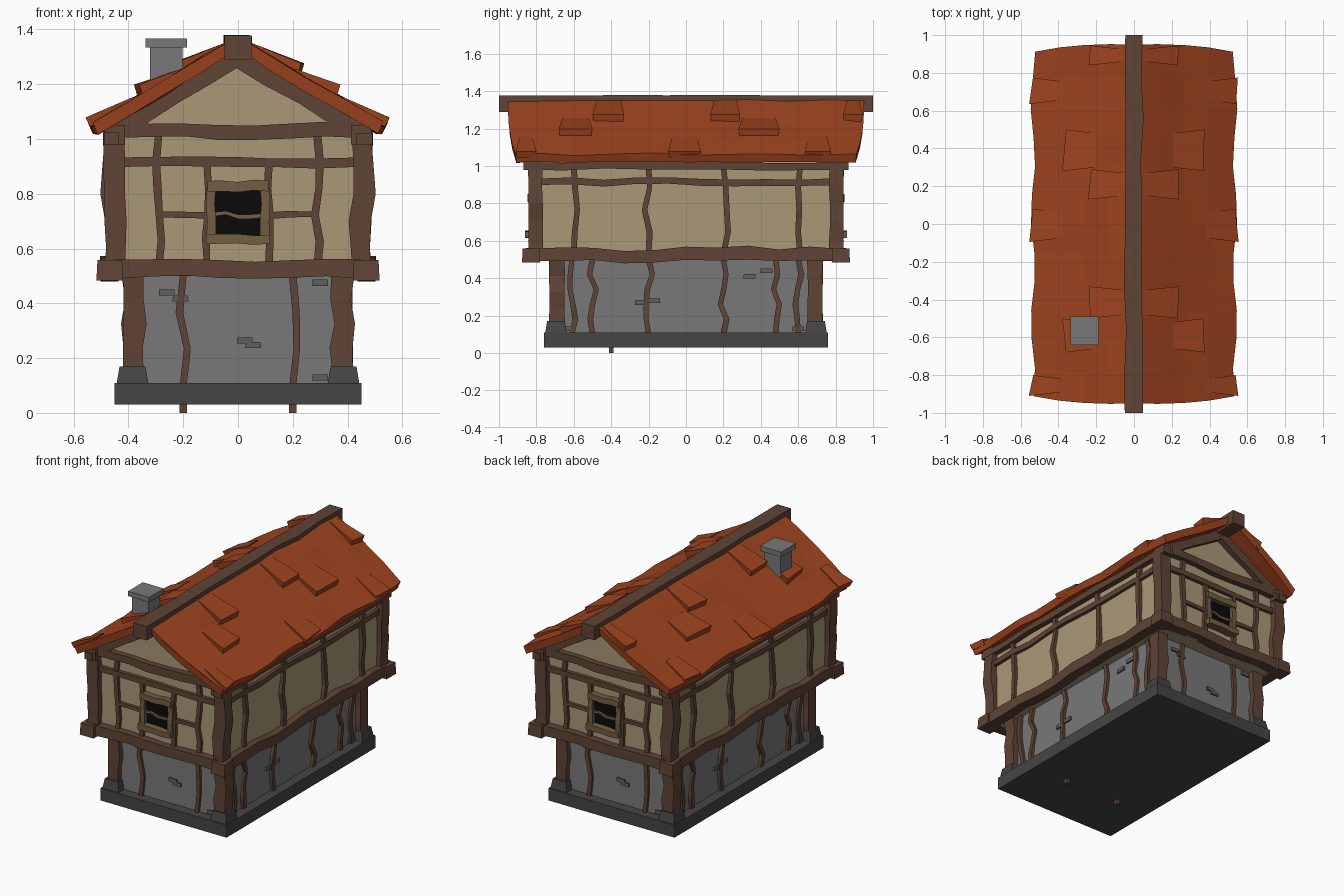
import bpy, bmesh, math, random
from mathutils import Vector as V

if "Cube" in bpy.data.objects:
    bpy.data.objects.remove(bpy.data.objects["Cube"])

random.seed(4)


def mat(name, r, g, b):
    m = bpy.data.materials.new(name)
    m.diffuse_color = (r, g, b, 1)
    m.use_nodes = True
    m.node_tree.nodes["Principled BSDF"].inputs["Base Color"].default_value = m.diffuse_color
    return m


WOOD = mat("dark_wood", .115, .057, .036)
FRAME = mat("frame_wood", .17, .11, .055)
PLASTER = mat("plaster", .40, .315, .185)
TILE = mat("roof_tile", .35, .058, .014)
STONE = mat("stone", .19, .19, .19)
DARK = mat("dark_stone", .06, .06, .06)
BRICK = mat("brick", .11, .11, .11)
BLACK = mat("black", .003, .003, .003)
FRONT, SIDE, UP = V((0, -1, 0)), V((1, 0, 0)), V((0, 0, 1))


def make(name, verts, faces, m, twin=False):
    """Mesh object; twin adds a copy turned half round z for the opposite wall."""
    me = bpy.data.meshes.new(name)
    me.from_pydata([tuple(v) for v in verts], [], faces)
    bm = bmesh.new()
    bm.from_mesh(me)
    bmesh.ops.recalc_face_normals(bm, faces=bm.faces)
    bm.to_mesh(me)
    bm.free()
    me.materials.append(m)
    ob = bpy.data.objects.new(name, me)
    bpy.context.collection.objects.link(ob)
    if twin:
        o2 = bpy.data.objects.new(name + "_opposite", me)
        o2.rotation_euler.z = math.pi
        bpy.context.collection.objects.link(o2)
    return ob


def loft(name, rings, m, twin=False):
    """Joins equal closed rings into a capped solid."""
    k = len(rings[0])
    faces = [tuple(range(k)), tuple(range(k * (len(rings) - 1), k * len(rings)))]
    for i in range(len(rings) - 1):
        for j in range(k):
            a, b = i * k + j, i * k + (j + 1) % k
            faces.append((a, b, b + k, a + k))
    return make(name, [v for r in rings for v in r], faces, m, twin)


def beam(name, p0, p1, w, t, normal, n=4, wob=.008, m=WOOD, twin=True):
    """Crooked timber: w across the wall, t along the wall normal."""
    p0, p1 = V(p0), V(p1)
    side = (p1 - p0).normalized().cross(normal).normalized()
    rings = []
    for i in range(n + 1):
        inner = 0 < i < n
        c = p0.lerp(p1, i / n)
        if inner:
            c += side * random.uniform(-wob, wob) * 1.3 + normal * random.uniform(-.3, .3) * wob
        s = side * w / 2 * random.uniform(.88, 1.1)
        d = normal * t / 2 * random.uniform(.95, 1.08)
        rings.append([c - s - d, c + s - d, c + s + d, c - s + d])
    return loft(name, rings, m, twin)


def block(name, c, s, m, taper=1.0, twin=False):
    rings = []
    for z, k in ((-1, 1), (1, taper)):
        rings.append([V((c[0] + x * k * s[0] / 2, c[1] + y * k * s[1] / 2, c[2] + z * s[2] / 2))
                      for x, y in ((-1, -1), (1, -1), (1, 1), (-1, 1))])
    return loft(name, rings, m, twin)


# Plinth, lower stone walls, upper plaster storey with gables
block("plinth", (0, 0, .07), (.9, 1.52, .08), DARK)
block("lower_wall", (0, 0, .30), (.77, 1.39, .42), STONE)
gable = [(-.455, .5), (.455, .5), (.455, 1.045), (0, 1.31), (-.455, 1.045)]
loft("upper_wall", [[V((x, y, z)) for x, z in gable] for y in (-.805, .805)], PLASTER)
for x in (-.2, .2):
    block("floor_peg", (x, -.4, .06), (.026, .026, .12), WOOD)

# Corner posts, footings and beam-end blocks
for s in (-1, 1):
    block("post_footing", (s * .385, -.695, .14), (.115, .115, .06), DARK, .82, True)
    beam("lower_post", (s * .382, -.69, .15), (s * .382, -.69, .5), .08, .08, FRONT, 4, .006)
    beam("upper_post", (s * .452, -.805, .5), (s * .452, -.805, 1.0), .075, .075, FRONT, 5, .008)
    block("lower_corner_block", (s * .468, -.828, .52), (.098, .098, .075), WOOD, .92, True)
    block("upper_corner_block", (s * .45, -.818, 1.015), (.075, .09, .07), WOOD, 1, True)
    # Gable rafters
    beam("gable_rafter", (s * .47, -.815, 1.018), (0, -.815, 1.297), .065, .055, FRONT, 4, .004)
    # Front wall studs and short rails
    beam("end_stud", (s * .29, -.81, .53), (s * .29, -.81, 1.01), .028, .03, FRONT, 5)
    beam("window_stud", (s * .113, -.81, .55), (s * .113, -.81, .91), .026, .03, FRONT, 4, .004)
    beam("short_rail", (s * .29, -.81, .725), (s * .113, -.81, .72), .024, .026, FRONT, 3, .003)
    beam("lower_end_stud", (s * .2, -.697, .1), (s * .2, -.697, .5), .027, .03, FRONT, 3, .012)

# Horizontal beams on end walls and long walls
beam("end_sill_beam", (-.45, -.82, .525), (.45, -.82, .525), .065, .065, FRONT, 7)
beam("end_mid_rail", (-.43, -.81, .915), (.43, -.81, .915), .034, .034, FRONT, 6, .006)
beam("end_top_beam", (-.45, -.815, 1.03), (.45, -.815, 1.03), .052, .055, FRONT, 7, .006)
beam("side_sill_beam", (.467, -.83, .525), (.467, .83, .525), .068, .065, SIDE, 10, .01)
beam("side_mid_rail", (.458, -.79, .915), (.458, .79, .915), .036, .034, SIDE, 9, .006)
beam("side_top_beam", (.462, -.87, 1.0), (.462, .87, 1.0), .042, .055, SIDE, 8, .004)

# Long wall studs
for y in (-.6, -.2, .2, .61):
    beam("side_stud", (.458, y, .53), (.458, y, 1.0), .03, .034, SIDE, 4, .02)
for y in (-.61, -.5, -.2, .2, .48, .6):
    beam("lower_side_stud", (.386, y, .1), (.386, y, .5), .03, .032, SIDE, 5, .016)

# Window: dark opening, frame and bar
block("window_opening", (0, -.806, .73), (.17, .02, .17), BLACK, 1, True)
for s in (-1, 1):
    beam("window_jamb", (s * .098, -.815, .64), (s * .098, -.815, .82), .034, .045, FRONT, 3, .003, FRAME)
beam("window_head", (-.112, -.818, .828), (.112, -.818, .828), .036, .055, FRONT, 4, .003, FRAME)
beam("window_sill", (-.117, -.825, .634), (.117, -.825, .634), .036, .07, FRONT, 4, .003, FRAME)
beam("window_bar", (-.09, -.815, .725), (.09, -.815, .72), .015, .025, FRONT, 4, .006, FRAME)

# Exposed bricks on the stone walls
for x, z in ((-.26, .44), (-.21, .417), (.025, .265), (.055, .248), (.3, .475), (.3, .13)):
    block("end_brick", (x, -.696, z), (.058, .02, .022), BRICK, .95, True)
for y, z in ((-.24, .27), (-.17, .28), (.34, .41), (.43, .44), (-.63, .13), (.6, .13)):
    block("side_brick", (.386, y, z), (.02, .065, .025), BRICK, .95, True)

# Roof slopes: wavy grid, thickened downward
PROFILE = [(0, 1.375), (.13, 1.3), (.27, 1.212), (.4, 1.14), (.535, 1.062)]


def roof_z(x):
    for (a, za), (b, zb) in zip(PROFILE, PROFILE[1:]):
        if x <= b or b == PROFILE[-1][0]:
            return za + (zb - za) * (x - a) / (b - a)


half_y = [.95, .952, .947, .935, .912]
for s, label in ((1, "right"), (-1, "left")):
    rings = []
    for i in range(13):
        f = i / 6 - 1
        top, bot = [], []
        for k, (x, z) in enumerate(PROFILE):
            wave = .012 * math.sin(f * 10 + 1) * (k / 4) ** 2
            dz = random.uniform(-.005, .005) if k else 0
            top.append(V((s * (x + wave), half_y[k] * f, z + dz - wave * .4)))
            bot.append(V((s * (x + wave - (.018 if k else 0)), half_y[k] * f * .995, z + dz - .042)))
        rings.append(top + bot[::-1])
    # End caps are split into quads so the strips stay clean
    ob = loft("roof_" + label, rings, TILE)

    # Lifted roof tiles: wedges whose lower edge stands off the slope
    rows = [(.05, .235, [(.84, .945), (.13, .29), (-.5, -.33)]),
            (.205, .37, [(.28, .5), (-.68, -.5)]),
            (.385, .545, [(.635, .775), (-.095, .08), (-.91, -.8)])]
    for x0, x1, spans in rows:
        lift = .042 if x0 < .3 else .022
        for y0, y1 in spans:
            tilt = random.uniform(-.012, .012)
            rings = []
            for y, e in ((y0, 1), (y1, -1)):
                rings.append([V((s * x0, y + e * .02, roof_z(x0) + .004)),
                              V((s * (x1 + e * tilt), y, roof_z(x1) + lift)),
                              V((s * (x1 - .016 + e * tilt), y + e * .008, roof_z(x1) - .012)),
                              V((s * x0, y + e * .02, roof_z(x0) - .02))])
            loft("loose_tile_" + label, rings, TILE)

# Ridge beam and chimney
beam("ridge_beam", (0, -1, 1.333), (0, 1, 1.333), .092, .086, UP, 9, .005, twin=False)
block("chimney_shaft", (-.262, -.565, 1.25), (.118, .118, .19), STONE)
block("chimney_cap", (-.262, -.565, 1.35), (.15, .15, .032), STONE)
